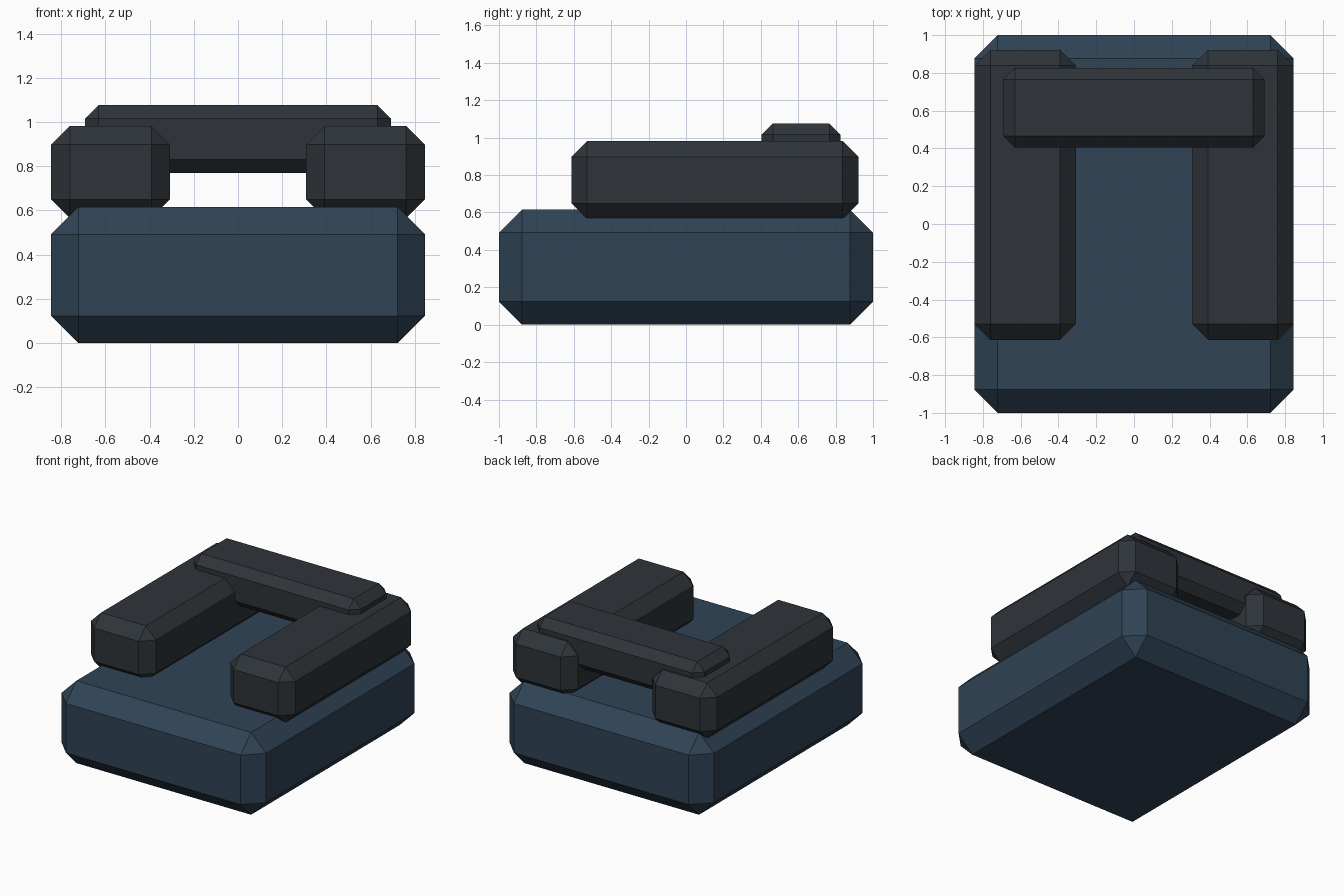
import bpy
import bmesh

if "Cube" in bpy.data.objects:
    bpy.data.objects.remove(bpy.data.objects["Cube"])


def material(name, rgb):
    mat = bpy.data.materials.new(name)
    mat.diffuse_color = (*rgb, 1.0)
    mat.use_nodes = True
    mat.node_tree.nodes["Principled BSDF"].inputs["Base Color"].default_value = mat.diffuse_color
    return mat


def chamfered_block(name, low, high, chamfer, mat):
    """Box between two corners with flat single-segment chamfers."""
    bm = bmesh.new()
    bmesh.ops.create_cube(bm, size=1.0)
    for v in bm.verts:
        for i in range(3):
            v.co[i] = low[i] if v.co[i] < 0 else high[i]
    bmesh.ops.bevel(bm, geom=bm.edges[:], offset=chamfer, segments=1,
                    affect='EDGES', offset_type='OFFSET')
    bmesh.ops.recalc_face_normals(bm, faces=bm.faces[:])
    mesh = bpy.data.meshes.new(name)
    bm.to_mesh(mesh)
    bm.free()
    mesh.materials.append(mat)
    obj = bpy.data.objects.new(name, mesh)
    bpy.context.collection.objects.link(obj)
    return obj


blue = material("slate_blue", (0.029, 0.057, 0.092))
charcoal = material("charcoal", (0.028, 0.034, 0.041))

# Wide lower block
chamfered_block("base", (-0.845, -1.0, 0.0), (0.845, 1.0, 0.615), 0.123, blue)

# Two long side rails resting on the base
for side, x0, x1 in (("left", -0.845, -0.308), ("right", 0.308, 0.845)):
    chamfered_block(side + "_rail", (x0, -0.613, 0.565), (x1, 0.922, 0.981),
                    0.084, charcoal)

# Crossbar joining the rails near the back
chamfered_block("crossbar", (-0.691, 0.405, 0.77), (0.691, 0.827, 1.077),
                0.061, charcoal)
